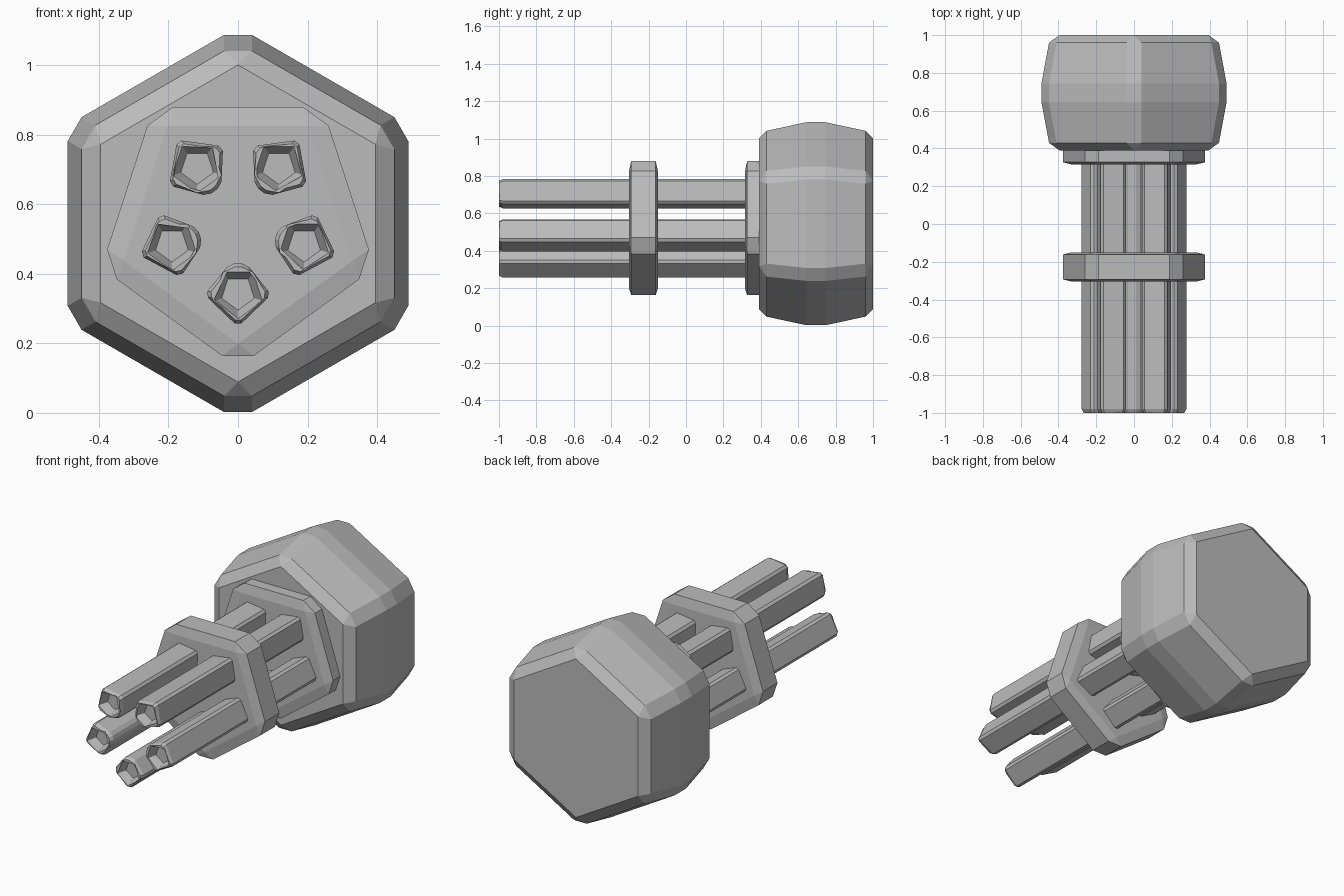
import bpy, bmesh, math
from mathutils import Vector

if "Cube" in bpy.data.objects:
    bpy.data.objects.remove(bpy.data.objects["Cube"])

CZ = 0.545  # height of the long axis

grey = bpy.data.materials.new("plain_grey")
grey.diffuse_color = (0.5, 0.5, 0.5, 1)
grey.use_nodes = True
grey.node_tree.nodes["Principled BSDF"].inputs["Base Color"].default_value = grey.diffuse_color


def regular(sides, apothem, start):
    r = apothem / math.cos(math.pi / sides)
    return [Vector((r * math.cos(start + math.tau * i / sides),
                    r * math.sin(start + math.tau * i / sides))) for i in range(sides)]


def cut(poly, d):
    """Cut every corner, d along each neighbouring edge."""
    out = []
    for i, p in enumerate(poly):
        for q in (poly[i - 1], poly[(i + 1) % len(poly)]):
            out.append(p + (q - p).normalized() * d)
    return out


def loft(name, rings, centre=(0, CZ)):
    """Skin rings of (profile, y) along y and cap both ends."""
    bm = bmesh.new()
    loops = [[bm.verts.new((centre[0] + p.x, y, centre[1] + p.y)) for p in prof]
             for prof, y in rings]
    n = len(loops[0])
    for a, b in zip(loops, loops[1:]):
        for i in range(n):
            j = (i + 1) % n
            bm.faces.new((a[i], a[j], b[j], b[i]))
    bm.faces.new(loops[0])
    bm.faces.new(loops[-1])
    bmesh.ops.remove_doubles(bm, verts=bm.verts, dist=0.0005)
    bmesh.ops.recalc_face_normals(bm, faces=bm.faces)
    me = bpy.data.meshes.new(name)
    bm.to_mesh(me)
    bm.free()
    me.materials.append(grey)
    ob = bpy.data.objects.new(name, me)
    bpy.context.collection.objects.link(ob)
    return ob


# Bulging six-sided housing
UP = math.pi / 2
loft("housing", [(cut(regular(6, a, UP), d), y) for a, d, y in (
    (0.395, 0, 0.39), (0.45, 0.046, 0.43), (0.49, 0.046, 0.645),
    (0.49, 0.046, 0.745), (0.45, 0.046, 0.96), (0.395, 0, 1.0))])

# Two five-sided collars
for name, y0 in (("middle_collar", -0.305), ("rear_collar", 0.315)):
    loft(name, [(cut(regular(5, a, -UP), d), y0 + dy) for a, d, dy in (
        (0.28, 0, 0), (0.335, 0.056, 0.012), (0.335, 0.056, 0.143), (0.28, 0, 0.155))])

# Five hollow-ended barrels, each with a corner pointing outward
outer = [Vector(p) for p in ((0.097, 0), (0.005, 0.096), (-0.085, 0.024),
                             (-0.085, -0.024), (0.005, -0.096))]


def turned(poly, angle, scale=1.0):
    c, s = math.cos(angle), math.sin(angle)
    return [Vector((c * p.x - s * p.y, s * p.x + c * p.y)) * scale for p in poly]


for k in range(5):
    ang = -UP + k * math.tau / 5
    body = turned(cut(outer, 0.013), ang)
    rim = turned(cut(outer, 0.013), ang, 0.88)
    mouth = cut(regular(5, 0.060, ang), 0.001)
    floor = cut(regular(5, 0.040, ang), 0.001)
    loft(f"barrel_{k + 1}",
         [(floor, -0.95), (mouth, -1.0), (rim, -1.0), (body, -0.98), (body, 0.36)],
         (0.2 * math.cos(ang), CZ + 0.2 * math.sin(ang)))
